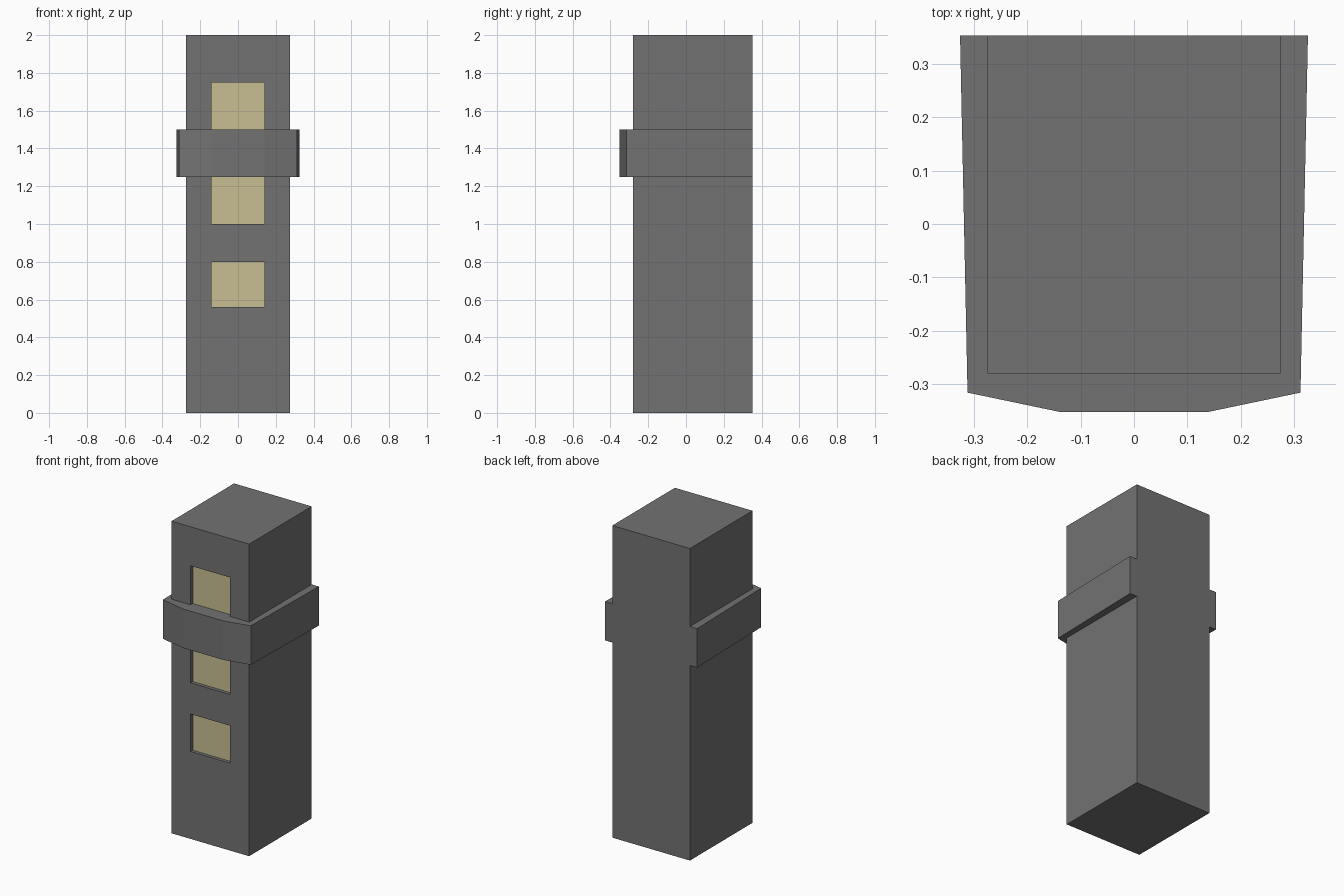
import bpy, bmesh
from mathutils import Vector

if "Cube" in bpy.data.objects:
    bpy.data.objects.remove(bpy.data.objects["Cube"])

HALF_W, FRONT, BACK = 0.275, -0.28, 0.353
WIN_X, DEPTH = 0.14, 0.025
WINDOWS = [(0.56, 0.80), (1.0, 1.25), (1.5, 1.75)]


def add_object(name, bm):
    bmesh.ops.recalc_face_normals(bm, faces=bm.faces)
    mesh = bpy.data.meshes.new(name)
    bm.to_mesh(mesh)
    bm.free()
    obj = bpy.data.objects.new(name, mesh)
    bpy.context.collection.objects.link(obj)
    return obj


def prism(bm, outline, z0, z1):
    face = bm.faces.new([bm.verts.new((x, y, z0)) for x, y in outline])
    top = bmesh.ops.extrude_face_region(bm, geom=[face], use_keep_orig=True)
    verts = [g for g in top["geom"] if isinstance(g, bmesh.types.BMVert)]
    bmesh.ops.translate(bm, verts=verts, vec=(0, 0, z1 - z0))


def rect(x, y0, y1):
    return [(-x, y0), (x, y0), (x, y1), (-x, y1)]


# Tower shaft, with window openings pushed into the front wall
bm = bmesh.new()
prism(bm, rect(HALF_W, FRONT, BACK), 0, 2)
cuts = [((x, 0, 0), (1, 0, 0)) for x in (-WIN_X, WIN_X)]
cuts += [((0, 0, z), (0, 0, 1)) for pair in WINDOWS for z in pair]
for co, no in cuts:
    bmesh.ops.bisect_plane(bm, geom=bm.verts[:] + bm.edges[:] + bm.faces[:],
                           plane_co=Vector(co), plane_no=Vector(no))
bmesh.ops.recalc_face_normals(bm, faces=bm.faces)
for z0, z1 in WINDOWS:
    face = next(f for f in bm.faces if f.normal.y < -0.9
                and abs(f.calc_center_median().x) < 0.01
                and z0 < f.calc_center_median().z < z1)
    new = bmesh.ops.extrude_discrete_faces(bm, faces=[face])["faces"][0]
    bmesh.ops.translate(bm, verts=new.verts[:], vec=(0, DEPTH, 0))
add_object("tower_shaft", bm)

# Window panes, thin slabs at the back of each opening
glass = bpy.data.materials.new("window_glow")
glass.diffuse_color = (0.58, 0.52, 0.29, 1)
glass.use_nodes = True
glass.node_tree.nodes["Principled BSDF"].inputs["Base Color"].default_value = glass.diffuse_color
for i, (z0, z1) in enumerate(WINDOWS):
    bm = bmesh.new()
    prism(bm, rect(WIN_X, FRONT + DEPTH - 0.003, FRONT + DEPTH + 0.005), z0, z1)
    add_object(f"window_pane_{i + 1}", bm).data.materials.append(glass)

# Projecting band with a faceted bowed front, flush with the back wall
half = [(0.14, -0.352), (0.312, -0.316), (0.326, BACK)]
bm = bmesh.new()
prism(bm, half + [(-x, y) for x, y in reversed(half)], 1.25, 1.5)
band = add_object("tower_band", bm)

# Dark stone for shaft and band
stone = bpy.data.materials.new("dark_stone")
stone.diffuse_color = (0.17, 0.17, 0.17, 1)
stone.use_nodes = True
stone.node_tree.nodes["Principled BSDF"].inputs["Base Color"].default_value = stone.diffuse_color
for name in ("tower_shaft", "tower_band"):
    bpy.data.objects[name].data.materials.append(stone)
